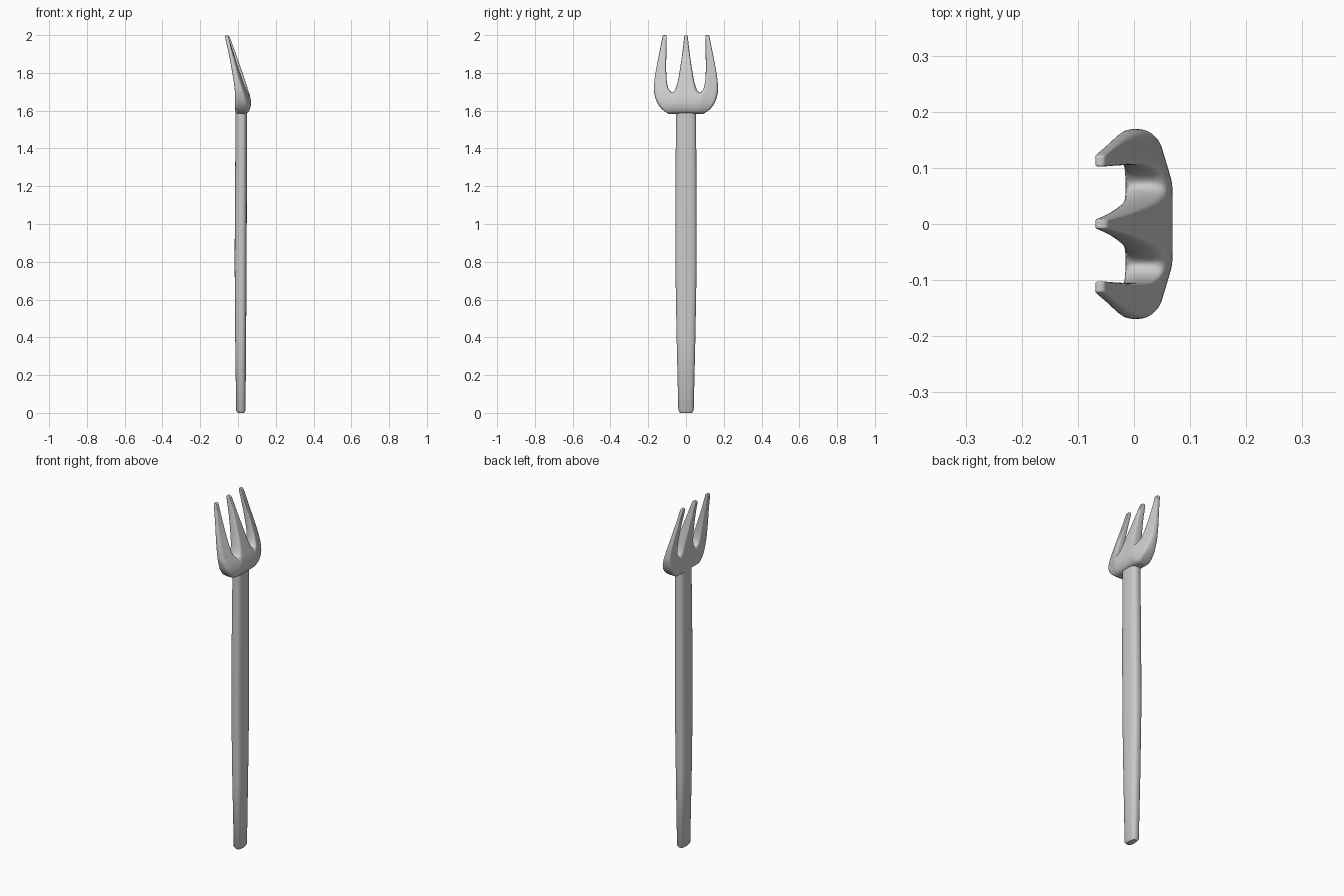
import bpy, bmesh, math

default = bpy.data.objects.get("Cube")
if default:
    bpy.data.objects.remove(default, do_unlink=True)


def make_material(name, color):
    mat = bpy.data.materials.new(name)
    mat.use_nodes = True
    mat.diffuse_color = color
    mat.node_tree.nodes["Principled BSDF"].inputs["Base Color"].default_value = color
    return mat


grey = make_material("light grey", (0.6, 0.6, 0.6, 1))


def finish(bm, name, angle):
    """Weld, orient and shade a mesh, then add it to the scene."""
    bmesh.ops.remove_doubles(bm, verts=bm.verts, dist=0.0001)
    bmesh.ops.recalc_face_normals(bm, faces=bm.faces)
    mesh = bpy.data.meshes.new(name)
    bm.to_mesh(mesh)
    bm.free()
    mesh.materials.append(grey)
    obj = bpy.data.objects.new(name, mesh)
    bpy.context.collection.objects.link(obj)
    bpy.ops.object.select_all(action="DESELECT")
    obj.select_set(True)
    bpy.context.view_layer.objects.active = obj
    bpy.ops.object.shade_smooth_by_angle(angle=math.radians(angle))
    return obj


# Handle: rounded rectangular rings lofted from the butt to the neck
def handle_ring(bm, z, x_low, x_high, half_width, count=24):
    mid, half = (x_low + x_high) / 2, (x_high - x_low) / 2
    ring = []
    for k in range(count):
        a = 2 * math.pi * (k + 0.5) / count
        c, s = math.cos(a), math.sin(a)
        x = mid + half * math.copysign(abs(c) ** 0.7, c)
        y = half_width * math.copysign(abs(s) ** 0.7, s)
        ring.append(bm.verts.new((x, y, z)))
    return ring


bm = bmesh.new()
stations = [  # height, lowest x, highest x, half width
    (0, 0, 0.032, 0.032), (0.012, -0.01, 0.04, 0.041),
    (0.4, -0.015, 0.043, 0.05), (0.8, -0.018, 0.046, 0.057),
    (1.2, -0.016, 0.047, 0.056), (1.62, -0.012, 0.047, 0.053),
]
rings = [handle_ring(bm, *station) for station in stations]
for low, high in zip(rings, rings[1:]):
    for k in range(len(low)):
        n = (k + 1) % len(low)
        bm.faces.new((low[k], low[n], high[n], high[k]))
bm.faces.new(rings[0])
bm.faces.new(rings[-1])
finish(bm, "handle", 50)

# Head: three tines that share walls below the crotch
CROTCH = 1.695
GAP = 0.072
# height, front x, back x, middle tine edge, outer tine inner edge, outer edge
rows = [
    (1.582, -0.013, 0.047, GAP, GAP, 0.09),
    (1.6, -0.015, 0.062, GAP, GAP, 0.122),
    (1.64, -0.015, 0.073, GAP, GAP, 0.157),
    (CROTCH, -0.016, 0.059, GAP, GAP, 0.17),
    (1.705, -0.017, 0.055, 0.06, 0.088, 0.17),
    (1.74, -0.02, 0.044, 0.047, 0.101, 0.17),
    (1.8, -0.03, 0.024, 0.035, 0.105, 0.163),
    (1.9, -0.048, -0.011, 0.02, 0.104, 0.143),
    (1.985, -0.068, -0.042, 0.01, 0.102, 0.126),
    (2, -0.071, -0.047, 0.009, 0.102, 0.122),
]
columns = (0, 0.2, 0.8, 1)


def tine_row(bm, row, start, end):
    """Front and back points across one tine; the back curves in sideways."""
    z, front, back = row[:3]
    pairs = []
    for s in columns:
        y = start + (end - start) * s
        cup = 0.3 * max(0, abs(y) - GAP)
        thick = max(back - cup, front + 0.02)
        pairs.append((bm.verts.new((front, y, z)), bm.verts.new((thick, y, z))))
    return pairs


def add_tine(bm, edges, open_start, open_end):
    grid = [tine_row(bm, row, *edges(row)) for row in rows]
    last = len(columns) - 1
    for r, (low, high) in enumerate(zip(grid, grid[1:])):
        for k in range(last):
            for side in (0, 1):
                bm.faces.new((low[k][side], low[k + 1][side],
                              high[k + 1][side], high[k][side]))
        above = rows[r][0] >= CROTCH
        for k, is_open in ((0, open_start), (last, open_end)):
            if above or is_open:
                bm.faces.new((low[k][0], low[k][1], high[k][1], high[k][0]))
    for level in (grid[0], grid[-1]):
        for k in range(last):
            bm.faces.new((level[k][0], level[k][1],
                          level[k + 1][1], level[k + 1][0]))


bm = bmesh.new()
add_tine(bm, lambda row: (-row[3], row[3]), False, False)
for sign in (-1, 1):
    add_tine(bm, lambda row: (sign * row[4], sign * row[5]), False, True)
head = finish(bm, "fork_head", 180)
smooth = head.modifiers.new("smooth_surface", "SUBSURF")
smooth.levels = smooth.render_levels = 2
